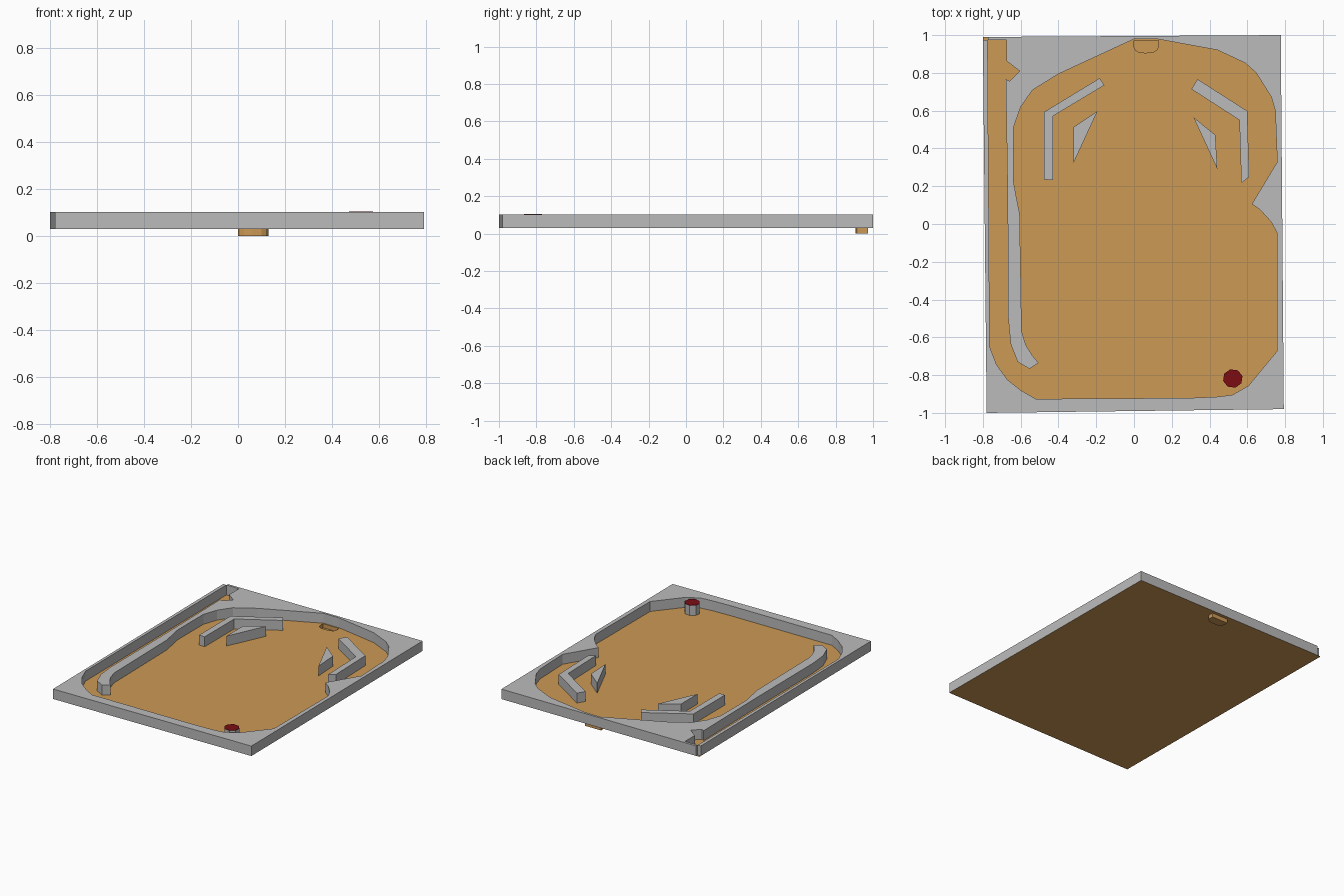
import bpy, bmesh, math

if "Cube" in bpy.data.objects:
    bpy.data.objects.remove(bpy.data.objects["Cube"])

FLOOR, TOP = 0.03, 0.102


def material(name, rgb):
    m = bpy.data.materials.new(name)
    m.diffuse_color = (*rgb, 1)
    m.use_nodes = True
    m.node_tree.nodes["Principled BSDF"].inputs["Base Color"].default_value = m.diffuse_color
    return m


GREY = material("wall_grey", (0.5, 0.5, 0.5))
WOOD = material("playfield_orange", (0.61, 0.32, 0.093))
RED = material("cap_red", (0.2, 0.004, 0.007))


def finish(name, bm, mat):
    me = bpy.data.meshes.new(name)
    bm.to_mesh(me)
    bm.free()
    me.materials.append(mat)
    ob = bpy.data.objects.new(name, me)
    bpy.context.collection.objects.link(ob)
    return ob


def extrude_outline(name, pts, z0, z1, mat):
    """Vertical walls from z0 to z1 with a cap at z1; the base sits on the floor."""
    bm = bmesh.new()
    lo = [bm.verts.new((x, y, z0)) for x, y in pts]
    hi = [bm.verts.new((x, y, z1)) for x, y in pts]
    n = len(pts)
    for i in range(n):
        j = (i + 1) % n
        bm.faces.new((lo[i], lo[j], hi[j], hi[i]))
    cap = bm.faces.new(hi)
    cap.normal_update()
    up = cap.normal.z > 0
    bmesh.ops.triangulate(bm, faces=[cap], ngon_method='EAR_CLIP')
    if up != (z1 > z0):
        bmesh.ops.reverse_faces(bm, faces=bm.faces[:])
    return finish(name, bm, mat)


# Outer border, slightly skewed
border = [(-.80, .99), (.777, 1.0), (.793, -.98), (-.78, -1.0)]

# Inner edge of the rim: launch lane, bottom curve, right side, top arch
lane_and_bottom = [(-.775, .973), (-.764, -.65), (-.727, -.746), (-.669, -.825),
                   (-.60, -.88), (-.52, -.926), (.293, -.921), (.436, -.915),
                   (.52, -.905), (.605, -.857), (.758, -.672)]
right_and_arch = [(.758, -.05), (.727, .01), (.669, .074), (.624, .106),
                  (.758, .328), (.748, .598), (.727, .672), (.647, .80),
                  (.589, .852), (.441, .921), (.124, .979), (0, .979),
                  (-.40, .794), (-.537, .709), (-.60, .619), (-.637, .513)]
# Divider between lane and playfield, with the notch near its top
divider = [(-.637, .222), (-.626, .159), (-.605, .053), (-.595, -.566),
           (-.573, -.64), (-.537, -.698), (-.505, -.735), (-.553, -.767),
           (-.616, -.73), (-.653, -.635), (-.666, -.5), (-.669, .13),
           (-.679, .767), (-.658, .757), (-.605, .81), (-.674, .862), (-.674, .973)]
# Back along the outside, leaving the corner gap open
outside = [(-.773, .973), (-.773, .9902)] + border[1:] + [(-.80, .973)]
extrude_outline("rim_wall", lane_and_bottom + right_and_arch + divider + outside,
                FLOOR, TOP, GREY)

# Free-standing guides and bumpers
islands = {
    "left_guide": [(-.182, .772), (-.156, .735), (-.43, .571), (-.43, .233),
                   (-.476, .235), (-.476, .593)],
    "right_guide": [(.336, .767), (.304, .714), (.558, .55), (.568, .217),
                    (.61, .249), (.60, .598)],
    "left_bumper": [(-.193, .598), (-.32, .513), (-.32, .323)],
    "right_bumper": [(.314, .566), (.431, .471), (.441, .291)],
}
for name, pts in islands.items():
    extrude_outline(name, pts, FLOOR, TOP, GREY)

# Post with red cap plate
post = [(.523 + .053 * math.cos(math.radians(a + 15)),
         -.818 + .05 * math.sin(math.radians(a + 15))) for a in range(0, 360, 45)]
extrude_outline("post", post, FLOOR, TOP - .001, GREY)
extrude_outline("post_cap", post, TOP - .001, TOP + .002, RED)

# Drain pocket: D-shaped recess below the floor
pocket = [(0, .972), (0, .938), (.008, .92), (.026, .909), (.06, .906),
          (.10, .909), (.12, .92), (.129, .938), (.129, .972)]
extrude_outline("drain_pocket", pocket, FLOOR, 0, WOOD)

# Playfield sheet with the pocket cut out
bm = bmesh.new()
edges = []
for loop in (border, pocket):
    vs = [bm.verts.new((x, y, FLOOR)) for x, y in loop]
    edges += [bm.edges.new((vs[i - 1], vs[i])) for i in range(len(vs))]
bmesh.ops.triangle_fill(bm, use_beauty=True, use_dissolve=False, edges=edges)
for f in bm.faces:
    f.normal_update()
    if f.normal.z < 0:
        f.normal_flip()
finish("playfield", bm, WOOD)
